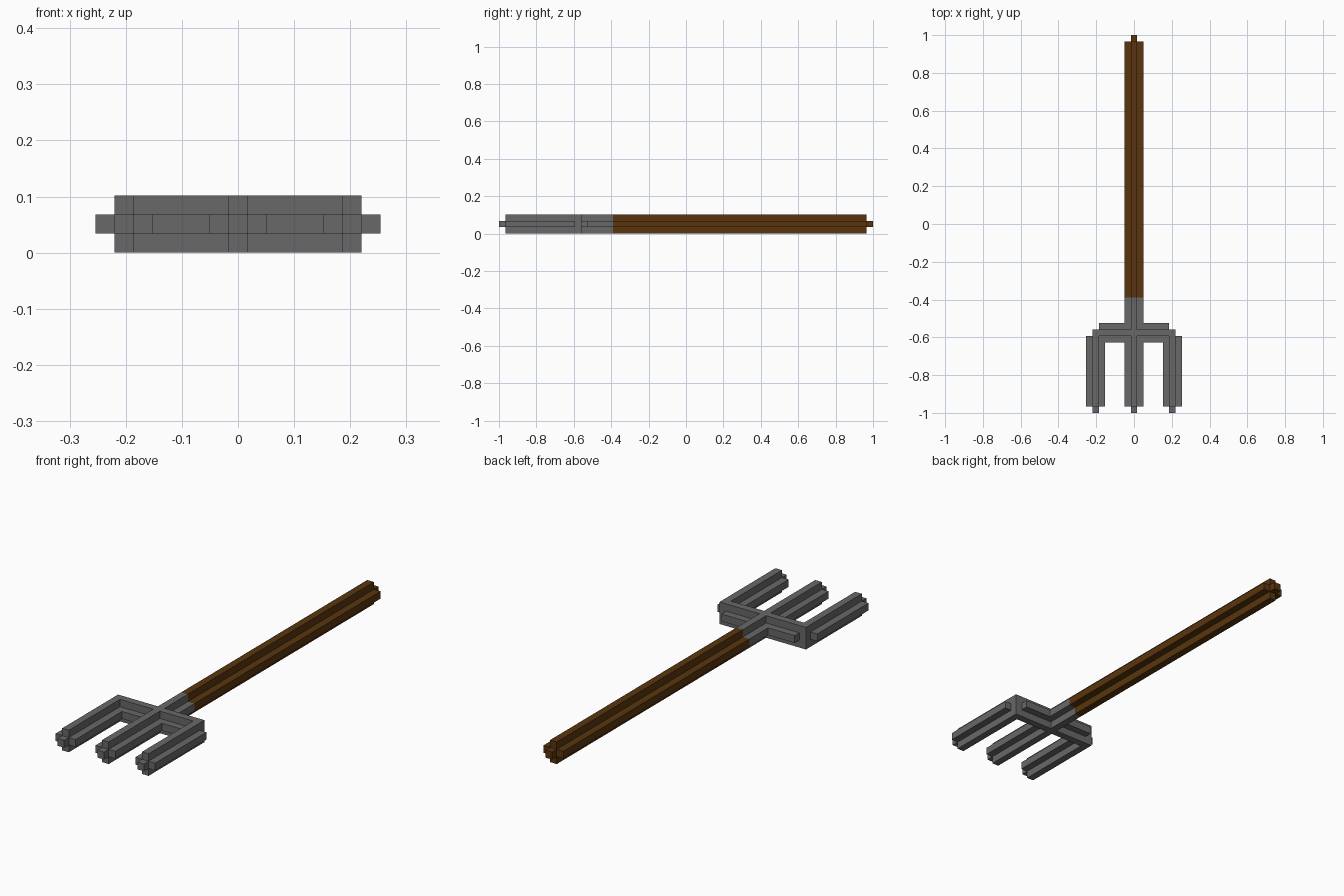
import bpy, bmesh
from mathutils import Vector

if "Cube" in bpy.data.objects:
    bpy.data.objects.remove(bpy.data.objects["Cube"])

U = 2 / 59  # one block; the tool is 59 blocks long and 3 high


def material(name, color):
    m = bpy.data.materials.new(name)
    m.use_nodes = True
    m.diffuse_color = color
    m.node_tree.nodes["Principled BSDF"].inputs["Base Color"].default_value = color
    return m


def block(x0, x1, y0, y1, z0, z1):
    """Set of unit cells filling an inclusive range."""
    return {(x, y, z) for x in range(x0, x1 + 1)
            for y in range(y0, y1 + 1) for z in range(z0, z1 + 1)}


def bar(x, y0, y1):
    """Bar along y with a plus-shaped cross-section."""
    return block(x, x, y0, y1, 0, 2) | block(x - 1, x + 1, y0, y1, 1, 1)


def build(name, cells, mat):
    """Skin the outside of the cells, then merge the flat regions."""
    bm = bmesh.new()
    verts = {}

    def vert(p):
        key = tuple(round(c * 2) for c in p)
        if key not in verts:
            verts[key] = bm.verts.new((p.x * U, p.y * U, (p.z + 0.5) * U))
        return verts[key]

    for cell in sorted(cells):
        c = Vector(cell)
        for axis in range(3):
            for sign in (-1, 1):
                n, a, b = Vector(), Vector(), Vector()
                n[axis], a[(axis + 1) % 3], b[(axis + 2) % 3] = sign, sign, 1
                if tuple(int(v) for v in c + n) in cells:
                    continue
                mid = c + n / 2
                bm.faces.new([vert(mid + (a * s + b * t) / 2)
                              for s, t in ((-1, -1), (1, -1), (1, 1), (-1, 1))])
    bmesh.ops.dissolve_limit(bm, angle_limit=0.01, verts=bm.verts[:], edges=bm.edges[:])
    bmesh.ops.recalc_face_normals(bm, faces=bm.faces[:])
    bmesh.ops.triangulate(bm, faces=[f for f in bm.faces if len(f.verts) > 4])
    mesh = bpy.data.meshes.new(name)
    bm.to_mesh(mesh)
    bm.free()
    mesh.materials.append(mat)
    bpy.context.collection.objects.link(bpy.data.objects.new(name, mesh))


steel = material("grey steel", (0.14, 0.14, 0.14, 1))
wood = material("dark brown wood", (0.1, 0.036, 0.004, 1))

# Wooden shaft with a one-block end stub
build("handle", bar(0, -11, 28) | block(0, 0, 29, 29, 1, 1), wood)

# Socket running on into the middle tine
head = bar(0, -28, -12) | block(0, 0, -29, -29, 1, 1)
# Crossbar: full-height core with a rib on the front and back
head |= block(-6, 6, -17, -17, 0, 2)
head |= block(-5, 5, -18, -16, 1, 1)
# Outer tines with one-block tips
for x in (-6, 6):
    head |= bar(x, -28, -18) | block(x, x, -29, -29, 1, 1)
build("fork_head", head, steel)
